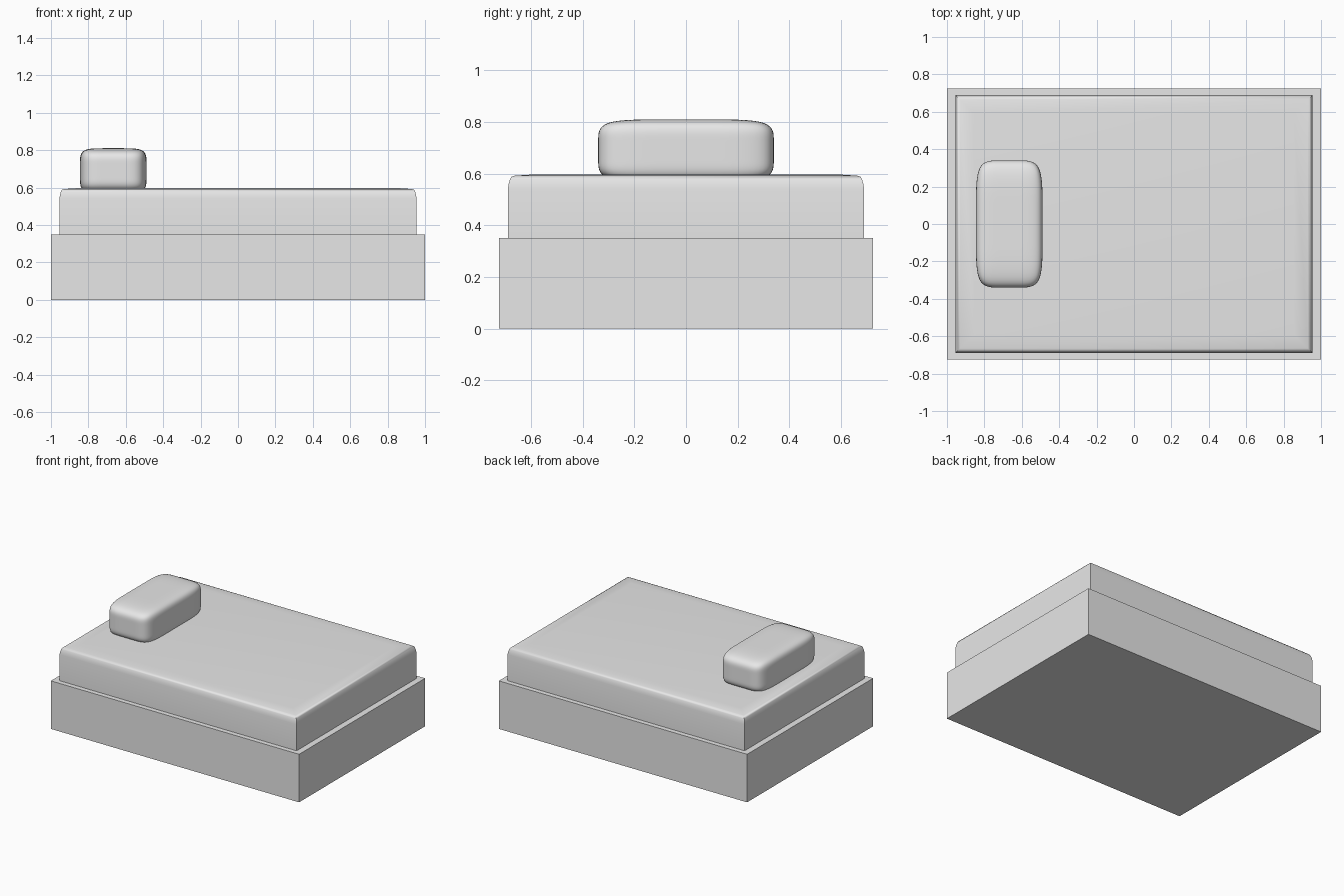
import bpy, bmesh, math

cube = bpy.data.objects.get("Cube")
if cube:
    bpy.data.objects.remove(cube, do_unlink=True)

grey = bpy.data.materials.new("plain_grey")
grey.use_nodes = True
grey.diffuse_color = (0.8, 0.8, 0.8, 1)
grey.node_tree.nodes["Principled BSDF"].inputs["Base Color"].default_value = (0.8, 0.8, 0.8, 1)


def finish(name, bm):
    bmesh.ops.recalc_face_normals(bm, faces=bm.faces)
    mesh = bpy.data.meshes.new(name)
    bm.to_mesh(mesh)
    bm.free()
    mesh.materials.append(grey)
    obj = bpy.data.objects.new(name, mesh)
    bpy.context.collection.objects.link(obj)
    return obj


def smooth(obj, angle):
    bpy.ops.object.select_all(action='DESELECT')
    obj.select_set(True)
    bpy.context.view_layer.objects.active = obj
    bpy.ops.object.shade_smooth_by_angle(angle=math.radians(angle))


def stacked_box(name, half_x, half_y, profile):
    """Rectangular rings stacked along a profile of (inset, height)."""
    bm = bmesh.new()
    rings = []
    for inset, z in profile:
        x, y = half_x - inset, half_y - inset
        rings.append([bm.verts.new((sx * x, sy * y, z))
                      for sx, sy in ((-1, -1), (1, -1), (1, 1), (-1, 1))])
    for low, high in zip(rings, rings[1:]):
        for i in range(4):
            j = (i + 1) % 4
            bm.faces.new((low[i], low[j], high[j], high[i]))
    bm.faces.new(rings[0])
    bm.faces.new(rings[-1])
    return finish(name, bm)


# Bed base
stacked_box("bed_base", 1.0, 0.725, [(0, 0), (0, 0.35)])

# Mattress with a softened top rim and sharp upright corners
mattress = stacked_box("mattress", 0.955, 0.69, [
    (0, 0.35), (0, 0.54), (0.003, 0.56), (0.008, 0.578),
    (0.014, 0.588), (0.025, 0.592), (0.1, 0.597)])
smooth(mattress, 50)

# Pillow: a box with support loops, rounded by subdivision
bm = bmesh.new()
bmesh.ops.create_cube(bm, size=2)
half = (0.178, 0.34, 0.12)
loops = (0.055, 0.1, 0.04)
for axis in range(3):
    for side in (-1, 1):
        normal = [0, 0, 0]
        normal[axis] = 1
        point = [0, 0, 0]
        point[axis] = side * loops[axis] / half[axis]
        bmesh.ops.bisect_plane(bm, geom=bm.verts[:] + bm.edges[:] + bm.faces[:],
                               plane_co=point, plane_no=normal)
bmesh.ops.scale(bm, vec=half, verts=bm.verts)
bmesh.ops.translate(bm, vec=(-0.667, 0, 0.69), verts=bm.verts)
pillow = finish("pillow", bm)
smooth(pillow, 180)
subdivision = pillow.modifiers.new("rounding", 'SUBSURF')
subdivision.levels = subdivision.render_levels = 3
